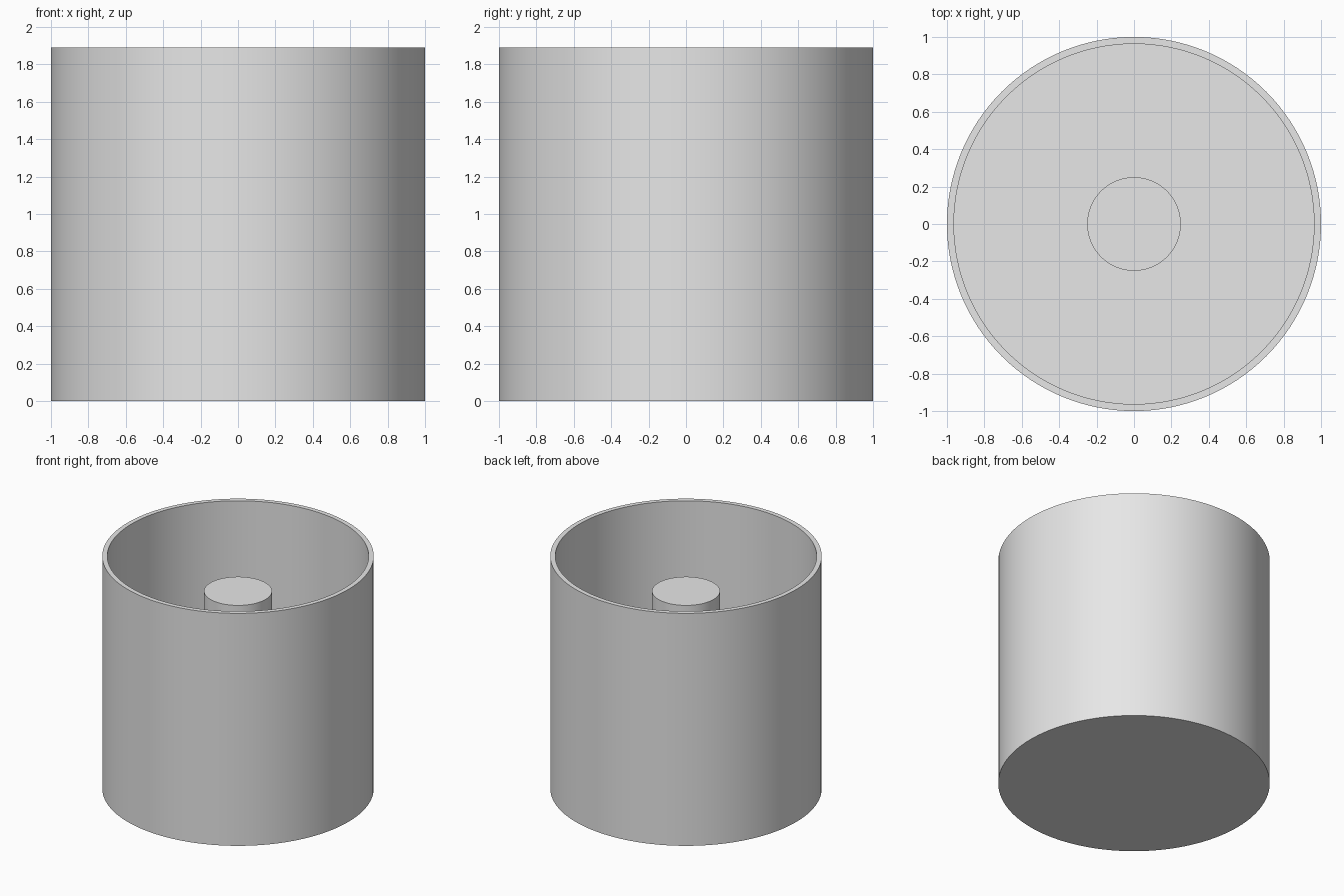
import bpy
import bmesh
import math

cube = bpy.data.objects.get("Cube")
if cube:
    bpy.data.objects.remove(cube, do_unlink=True)

SIDES = 128
HEIGHT = 1.89
WALL = 0.037
POST_RADIUS = 0.25
POST_TOP = 1.605

# One plain grey for everything
grey = bpy.data.materials.new("light grey")
grey.use_nodes = True
colour = (0.8, 0.8, 0.8, 1)
grey.diffuse_color = colour
grey.node_tree.nodes["Principled BSDF"].inputs["Base Color"].default_value = colour


def lathe(name, profile):
    """Revolve a (radius, height) profile around z into a closed solid."""
    bm = bmesh.new()
    verts = [bm.verts.new((r, 0, z)) for r, z in profile]
    edges = [bm.edges.new(pair) for pair in zip(verts, verts[1:])]
    bmesh.ops.spin(bm, geom=verts + edges, cent=(0, 0, 0), axis=(0, 0, 1),
                   angle=math.tau, steps=SIDES)
    bmesh.ops.remove_doubles(bm, verts=bm.verts, dist=0.0001)
    bmesh.ops.recalc_face_normals(bm, faces=bm.faces)
    mesh = bpy.data.meshes.new(name)
    bm.to_mesh(mesh)
    bm.free()
    mesh.materials.append(grey)
    obj = bpy.data.objects.new(name, mesh)
    bpy.context.collection.objects.link(obj)
    bpy.ops.object.select_all(action="DESELECT")
    obj.select_set(True)
    bpy.context.view_layer.objects.active = obj
    bpy.ops.object.shade_smooth_by_angle(angle=math.radians(30))
    return obj


# Thin-walled open container with a flat floor
inner = 1 - WALL
lathe("container", [(0, 0), (1, 0), (1, HEIGHT), (inner, HEIGHT),
                    (inner, WALL), (0, WALL)])

# Solid post standing on the floor, sunk slightly into it
base = WALL / 2
lathe("centre_post", [(0, base), (POST_RADIUS, base),
                      (POST_RADIUS, POST_TOP), (0, POST_TOP)])
